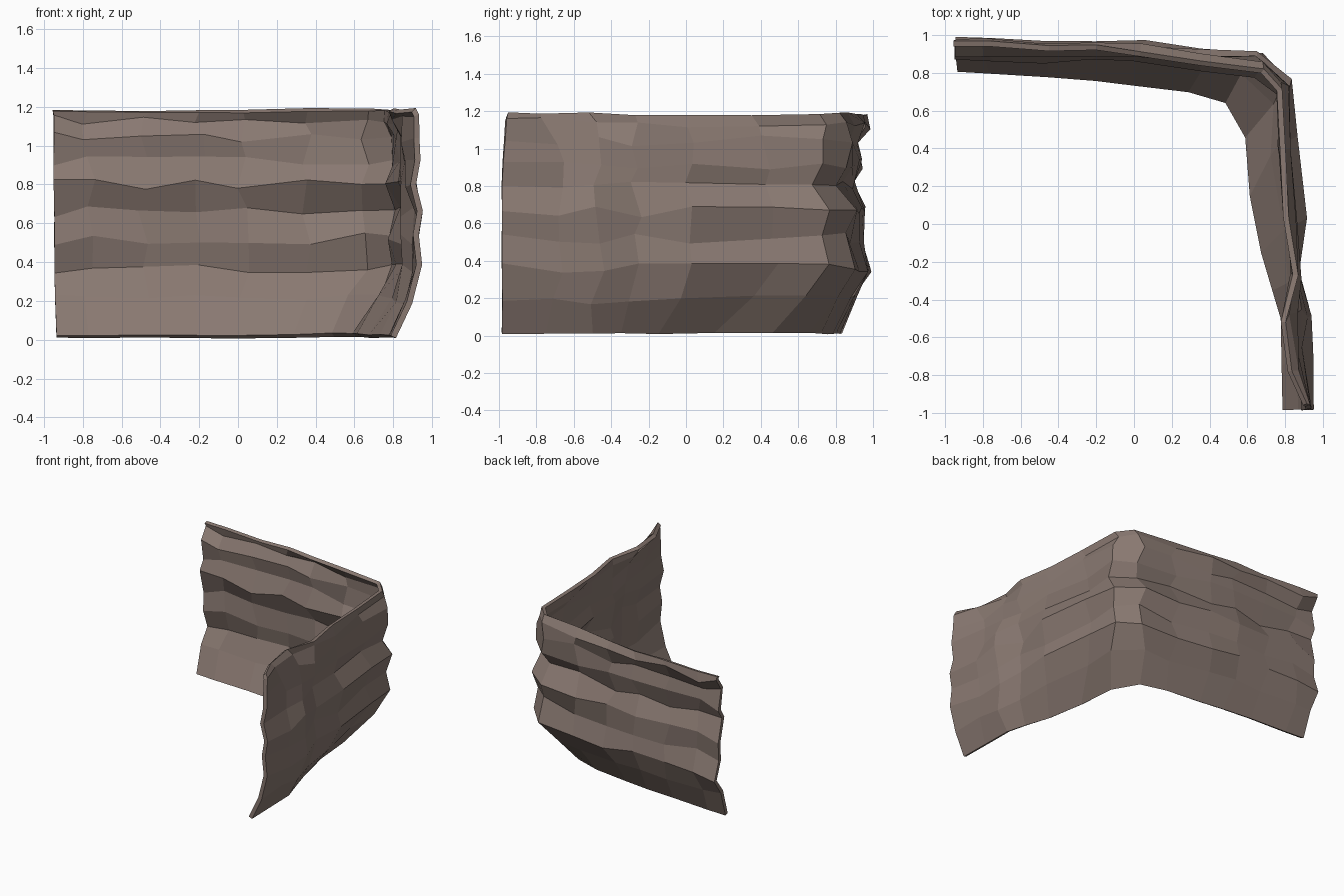
import bpy, bmesh, random
from mathutils import Vector

if "Cube" in bpy.data.objects:
    bpy.data.objects.remove(bpy.data.objects["Cube"])

random.seed(4)

# Plan-view rails of the cliff sheet: top edge, inward-flared foot, outermost bulge
top = [(-.955, .955), (-.77, .955), (-.45, .93), (-.2, .935), (.03, .9), (.36, .85), (.68, .81),
       (.77, .71), (.79, .35), (.805, .03), (.855, -.27), (.79, -.52), (.825, -.78), (.905, -.955)]
foot = [(-.935, .83), (-.77, .81), (-.45, .79), (-.2, .77), (0, .745), (.29, .71), (.49, .65),
        (.6, .46), (.625, .15), (.685, -.15), (.745, -.35), (.79, -.5), (.795, -.75), (.8, -.985)]
bulge = [(-.945, .97), (-.77, .985), (-.5, .96), (-.2, .96), (.03, .975), (.36, .91), (.66, .91),
         (.825, .76), (.84, .48), (.88, .05), (.855, -.25), (.92, -.46), (.92, -.65), (.94, -.985)]

# Height, pull to foot, bulge on back wall, bulge on side wall, furthest back
levels = [(.02, 1, 0, 0, .82), (.2, .35, .45, .55, .9), (.36, 0, 1, 1, .975),
          (.52, .1, .6, .9, .93), (.66, 0, .8, .95, .94), (.8, .2, .1, .8, .885),
          (.92, .05, .5, .75, .925), (1.04, 0, .6, .5, .905), (1.13, 0, .5, .25, .98),
          (1.18, 0, 0, 0, .96)]

bm = bmesh.new()
rows = []
for k, (z, f, ob, os, cap) in enumerate(levels):
    row = []
    edge_row = k in (0, len(levels) - 1)
    for i in range(len(top)):
        t, b, o = Vector(top[i]), Vector(foot[i]), Vector(bulge[i])
        w = ob if i < 7 else os
        p = t + f * (b - t) + w * (o - t)
        p.y = min(p.y, cap)
        if not edge_row:
            # uneven rock strata
            out = (o - b).normalized()
            p += out * random.uniform(-.014, .006)
            if 0 < i < len(top) - 1:
                along = Vector((-out.y, out.x))
                p += along * random.uniform(-.035, .035)
        dz = random.uniform(-.006, .006) if edge_row else random.uniform(-.03, .03)
        row.append(bm.verts.new((p.x, p.y, z + dz)))
    rows.append(row)

for a, b in zip(rows, rows[1:]):
    for i in range(len(a) - 1):
        bm.faces.new((a[i], a[i + 1], b[i + 1], b[i]))

mesh = bpy.data.meshes.new("cliff_corner_wall")
bm.to_mesh(mesh)
bm.free()
wall = bpy.data.objects.new("cliff_corner_wall", mesh)
bpy.context.collection.objects.link(wall)

# Thin rock shell
shell = wall.modifiers.new("shell", 'SOLIDIFY')
shell.thickness = .03
shell.offset = 0

rock = bpy.data.materials.new("rock")
rock.diffuse_color = (.25, .19, .165, 1)
rock.use_nodes = True
rock.node_tree.nodes["Principled BSDF"].inputs["Base Color"].default_value = rock.diffuse_color
mesh.materials.append(rock)
